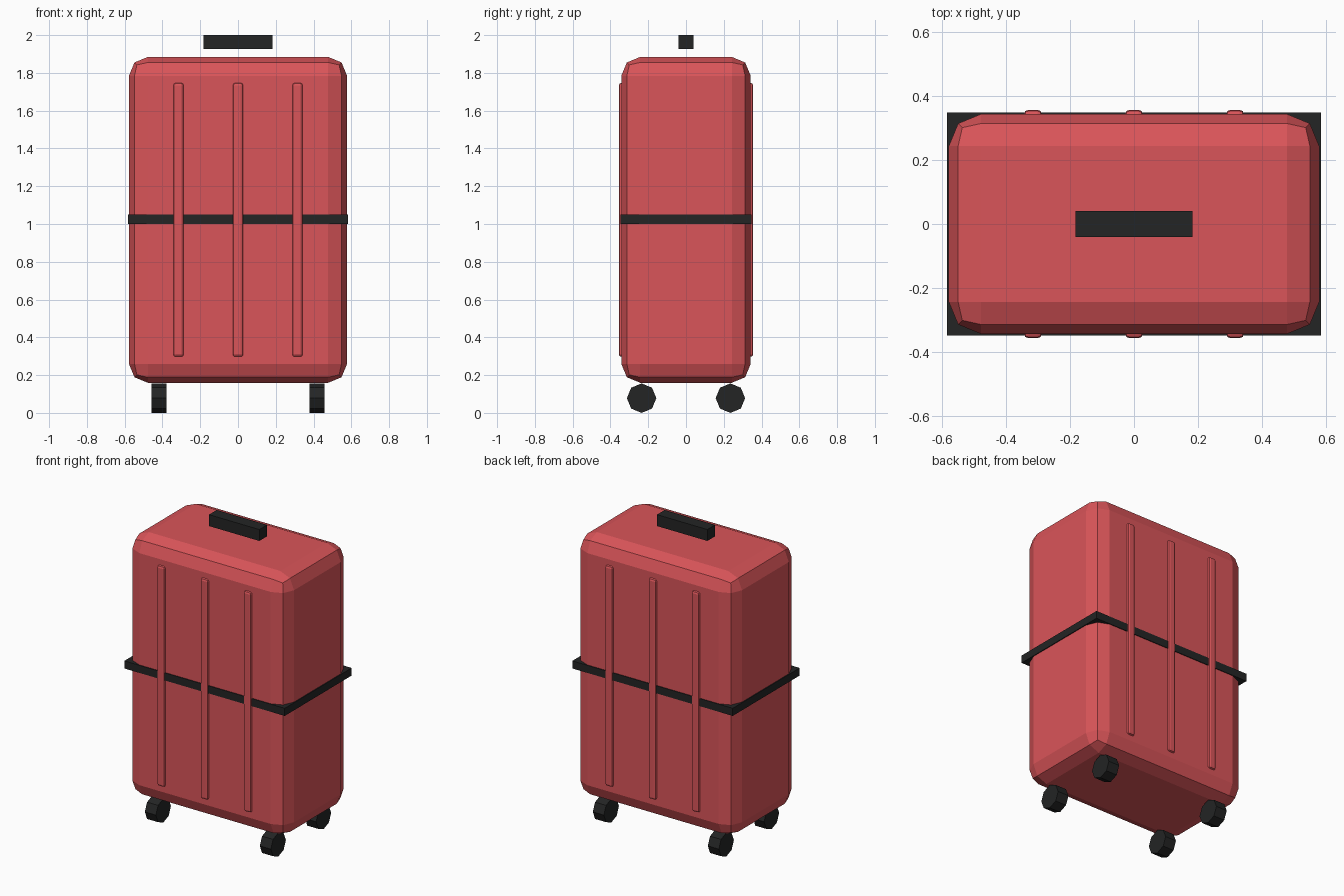
import bpy
import math

# Remove the default cube
cube = bpy.data.objects.get("Cube")
if cube:
    bpy.data.objects.remove(cube, do_unlink=True)


def make_material(name, rgb, roughness):
    mat = bpy.data.materials.new(name)
    mat.use_nodes = True
    color = (*rgb, 1.0)
    mat.diffuse_color = color
    shader = mat.node_tree.nodes["Principled BSDF"]
    shader.inputs["Base Color"].default_value = color
    shader.inputs["Roughness"].default_value = roughness
    return mat


red = make_material("coral_red", (0.70, 0.09, 0.10), 0.5)
black = make_material("rubber_black", (0.017, 0.018, 0.018), 0.7)


def box(name, center, size, mat, bevel=0.0, segments=2):
    """Flat shaded box with optional rounded edges."""
    bpy.ops.mesh.primitive_cube_add(size=1, location=center)
    obj = bpy.context.object
    obj.name = name
    obj.scale = size
    bpy.ops.object.transform_apply(location=False, rotation=False, scale=True)
    obj.data.materials.append(mat)
    if bevel:
        mod = obj.modifiers.new("rounded_edges", 'BEVEL')
        mod.width = bevel
        mod.segments = segments
    return obj


def wheel(name, center):
    """Eight-sided wheel rolling front to back, with a corner pointing up."""
    bpy.ops.mesh.primitive_cylinder_add(
        vertices=8, radius=0.078, depth=0.08, location=center,
        rotation=(0, math.pi / 2, 0))
    obj = bpy.context.object
    obj.name = name
    obj.data.materials.append(black)
    return obj


# Shell
box("shell", (0, 0, 1.022), (1.155, 0.685, 1.725), red, bevel=0.1)

# Strap around the middle
box("middle_band", (0, 0, 1.025), (1.166, 0.695, 0.05), black)

# Handle bar above the shell
box("handle", (0, 0, 1.963), (0.366, 0.08, 0.075), black)

# Raised ribs on front and back
for side, y in (("front", -0.34), ("back", 0.34)):
    for place, x in (("right", -0.315), ("middle", 0), ("left", 0.315)):
        box(f"{side}_{place}_rib", (x, y, 1.022), (0.056, 0.032, 1.45), red,
            bevel=0.014)

# Wheels
for side, y in (("front", -0.235), ("back", 0.235)):
    for place, x in (("right", -0.418), ("left", 0.418)):
        wheel(f"{side}_{place}_wheel", (x, y, 0.078))
